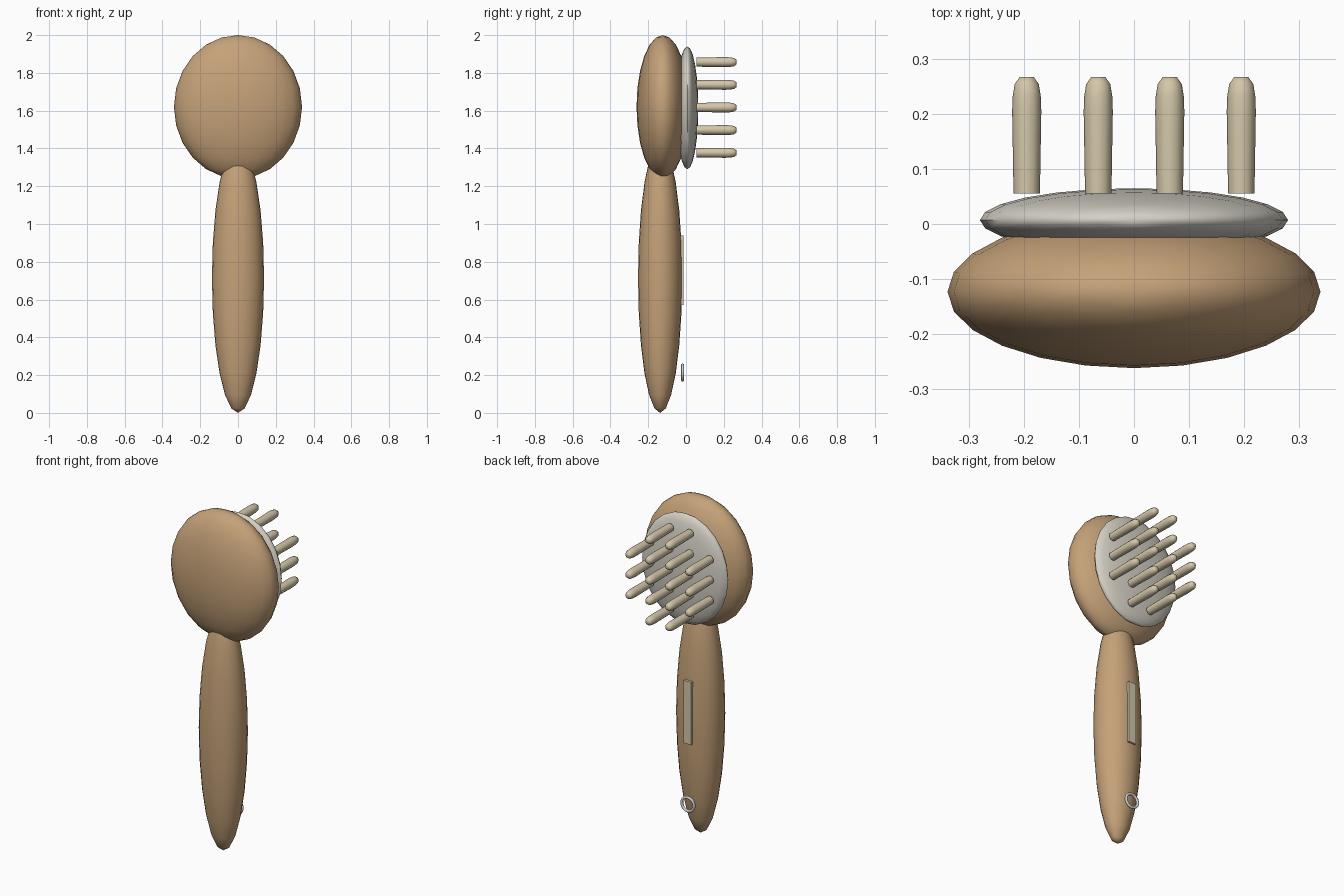
import bpy, bmesh, math
from mathutils import Matrix

if "Cube" in bpy.data.objects:
    bpy.data.objects.remove(bpy.data.objects["Cube"])


def material(name, rgb):
    m = bpy.data.materials.new(name)
    m.diffuse_color = (*rgb, 1)
    m.use_nodes = True
    m.node_tree.nodes["Principled BSDF"].inputs["Base Color"].default_value = m.diffuse_color
    return m


WOOD = material("warm wood", (0.56, 0.36, 0.19))
CUSHION = material("pale grey rubber", (0.66, 0.63, 0.56))
CREAM = material("cream", (0.66, 0.57, 0.40))
METAL = material("silver metal", (0.62, 0.63, 0.64))


def finish(obj, name, mat, angle=60):
    obj.name = name
    obj.data.materials.append(mat)
    bpy.ops.object.select_all(action='DESELECT')
    obj.select_set(True)
    bpy.context.view_layer.objects.active = obj
    bpy.ops.object.shade_smooth_by_angle(angle=math.radians(angle))
    return obj


def ellipsoid(name, centre, radii, mat):
    bpy.ops.mesh.primitive_uv_sphere_add(segments=24, ring_count=12, radius=1)
    obj = bpy.context.object
    obj.data.transform(Matrix.Diagonal((*radii, 1)))
    obj.location = centre
    return finish(obj, name, mat)


def pin_mesh():
    # Slightly swelling shaft with a rounded tip, lathed along +y
    profile = [(0.024, 0.055), (0.0265, 0.205), (0.0255, 0.232),
               (0.022, 0.254), (0.013, 0.267)]
    n = 12
    bm = bmesh.new()
    rings = [[bm.verts.new((r * math.cos(i * math.tau / n), y,
                            r * math.sin(i * math.tau / n))) for i in range(n)]
             for r, y in profile]
    for a, b in zip(rings, rings[1:]):
        for i in range(n):
            bm.faces.new((a[i], a[(i + 1) % n], b[(i + 1) % n], b[i]))
    bm.faces.new(rings[0])
    bm.faces.new(rings[-1])
    bmesh.ops.recalc_face_normals(bm, faces=bm.faces)
    mesh = bpy.data.meshes.new("pin")
    bm.to_mesh(mesh)
    bm.free()
    return mesh


# Wooden body and cushion
ellipsoid("head", (0, -0.123, 1.62), (0.339, 0.139, 0.38), WOOD)
ellipsoid("handle", (0, -0.137, 0.715), (0.138, 0.117, 0.715), WOOD)
ellipsoid("cushion", (0, 0.007, 1.615), (0.28, 0.058, 0.325), CUSHION)

# Pins: five rows in the inner columns, three in the outer ones
for x in (-0.195, -0.065, 0.065, 0.195):
    rows = (-1, 0, 1) if abs(x) > 0.1 else (-2, -1, 0, 1, 2)
    for row in rows:
        pin = bpy.data.objects.new("pin", pin_mesh())
        bpy.context.collection.objects.link(pin)
        pin.location = (x, 0, 1.617 + 0.12 * row)
        finish(pin, "pin", CREAM)

# Inlay strip on the back of the handle
bpy.ops.mesh.primitive_cube_add(size=1)
strip = bpy.context.object
strip.data.transform(Matrix.Diagonal((0.05, 0.016, 0.37, 1)))
strip.location = (0, -0.021, 0.755)
finish(strip, "handle_inlay", CREAM, 30)

# Hanging ring near the handle end
bpy.ops.mesh.primitive_torus_add(major_segments=24, minor_segments=8,
                                 major_radius=0.04, minor_radius=0.008)
ring = bpy.context.object
ring.data.transform(Matrix.Rotation(math.pi / 2, 4, 'X'))
ring.location = (0, -0.018, 0.213)
finish(ring, "hanging_ring", METAL)
